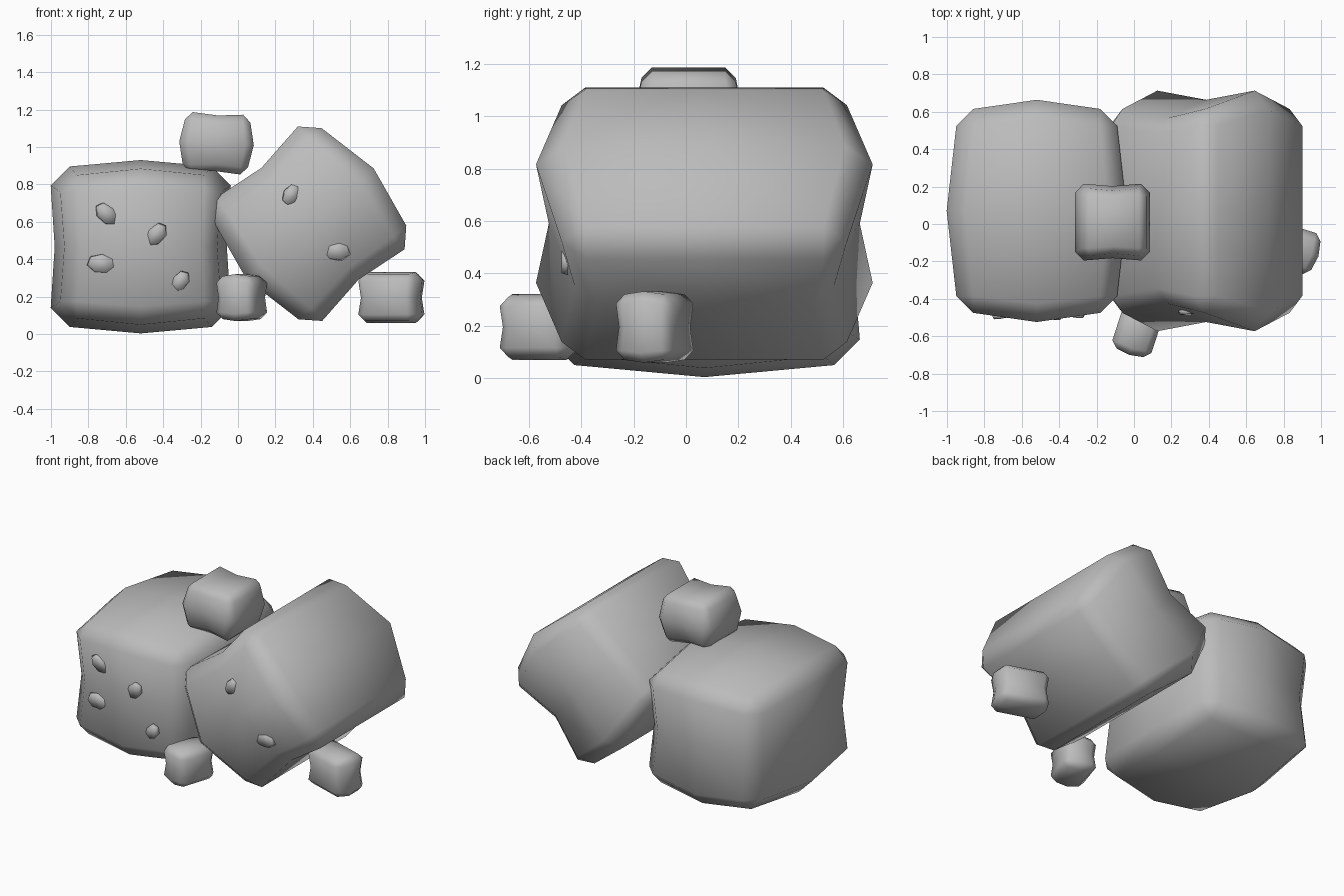
import bpy, bmesh, math
from mathutils import Vector, Matrix, Euler
from mathutils.bvhtree import BVHTree

old = bpy.data.objects.get("Cube")
if old:
    bpy.data.objects.remove(old, do_unlink=True)

stone = bpy.data.materials.new("stone_grey")
stone.use_nodes = True
GREY = (0.5, 0.5, 0.5, 1)
stone.diffuse_color = GREY
stone.node_tree.nodes["Principled BSDF"].inputs["Base Color"].default_value = GREY


def finish(bm, name):
    bmesh.ops.recalc_face_normals(bm, faces=bm.faces[:])
    for f in bm.faces:
        f.smooth = True
    mesh = bpy.data.meshes.new(name)
    bm.to_mesh(mesh)
    bm.free()
    mesh.materials.append(stone)
    obj = bpy.data.objects.new(name, mesh)
    bpy.context.collection.objects.link(obj)
    return obj


def block(name, centre, half, chamfer, swell, rot=(0, 0, 0)):
    """Chamfered box; swell[i] scales the other axes at the middle of axis i."""
    bm = bmesh.new()
    bmesh.ops.create_cube(bm, size=2)
    bmesh.ops.subdivide_edges(bm, edges=bm.edges[:], cuts=1, use_grid_fill=True)
    bmesh.ops.scale(bm, vec=half, verts=bm.verts[:])
    bm.normal_update()
    rims = [e for e in bm.edges if e.calc_face_angle(0) > 1]
    bmesh.ops.bevel(bm, geom=rims, offset=chamfer, offset_type='OFFSET',
                    segments=1, profile=0.5, affect='EDGES')
    for v in bm.verts:
        mid = [abs(c) < 0.001 for c in v.co]
        for i in range(3):
            if not mid[i]:
                v.co[i] *= 1 + sum(swell[j] for j in range(3) if j != i and mid[j])
    angles = [math.radians(a) for a in rot]
    bm.transform(Matrix.Translation(centre) @ Euler(angles).to_matrix().to_4x4())
    tree = BVHTree.FromBMesh(bm)
    finish(bm, name)
    return tree


# Two large blocks
left_tree = block("large_upright_block", (-0.52, 0.07, 0.467), (0.43, 0.545, 0.383),
                  0.09, (0.09, 0.12, -0.05))
right_tree = block("large_tilted_block", (0.385, 0.07, 0.59), (0.435, 0.545, 0.382),
                   0.09, (0.18, 0, -0.09), (0, 49, 0))

# Three small blocks
block("small_top_block", (-0.115, 0.01, 1.02), (0.175, 0.18, 0.16), 0.04,
      (-0.07, 0, 0.14), (0, 3, 0))
block("small_front_block", (0.02, -0.56, 0.195), (0.11, 0.135, 0.115), 0.035,
      (0.09, 0, -0.08), (0, 0, -18))
block("small_side_block", (0.82, -0.12, 0.195), (0.16, 0.115, 0.125), 0.035,
      (0, 0.09, -0.08), (0, 0, -18))


def chip(name, tree, x, z, rx, rz, turn, tilt=0):
    """Thin flake lying on the front surface."""
    hit, normal, _, _ = tree.ray_cast(Vector((x, -2, z)), Vector((0, 1, 0)))
    bm = bmesh.new()
    bmesh.ops.create_cone(bm, cap_ends=True, segments=7, radius1=1, radius2=0.85, depth=0.024)
    bmesh.ops.scale(bm, vec=(rx, rz, 1), verts=bm.verts[:])
    place = (Matrix.Translation(hit) @ normal.to_track_quat('Z', 'Y').to_matrix().to_4x4()
             @ Matrix.Rotation(math.radians(turn), 4, 'Z')
             @ Matrix.Rotation(math.radians(tilt), 4, 'Y'))
    bm.transform(place)
    finish(bm, name)


# Flakes on the fronts
chip("chip_upper_left", left_tree, -0.70, 0.64, 0.075, 0.05, -45, 10)
chip("chip_lower_left", left_tree, -0.73, 0.375, 0.08, 0.055, -5)
chip("chip_middle", left_tree, -0.44, 0.53, 0.075, 0.05, 50, -12)
chip("chip_lower_right", left_tree, -0.31, 0.28, 0.065, 0.045, 55, -8)
chip("chip_tilted_upper", right_tree, 0.285, 0.745, 0.065, 0.045, 60, 3)
chip("chip_tilted_lower", right_tree, 0.525, 0.445, 0.08, 0.055, -5)
